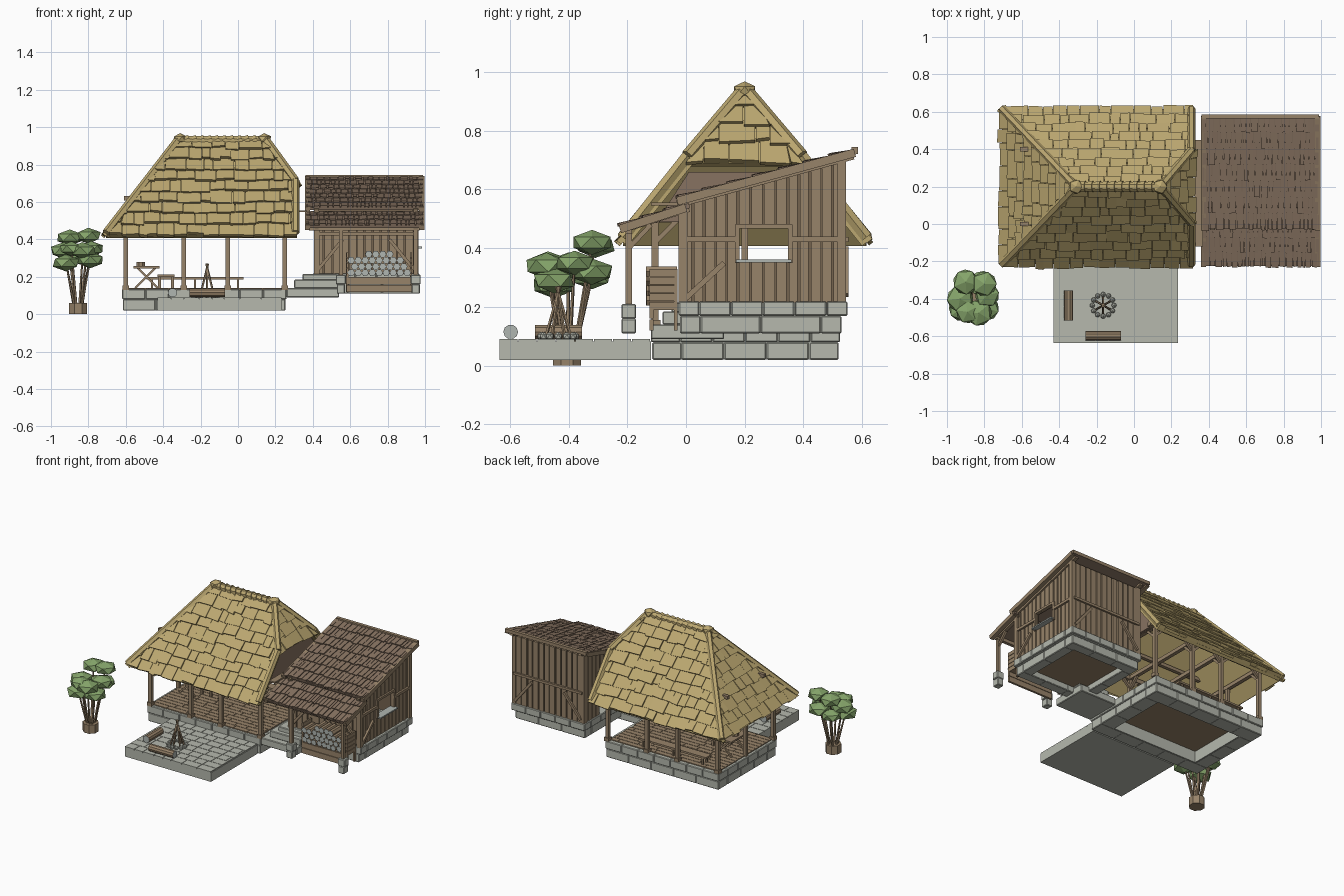
import bpy, bmesh, math, random
from mathutils import Vector, Matrix

random.seed(4)
if "Cube" in bpy.data.objects:
    bpy.data.objects.remove(bpy.data.objects["Cube"])


def material(name, *rgb):
    mat = bpy.data.materials.new(name)
    color = [(c / 255) ** 2.2 for c in rgb] + [1]
    mat.use_nodes = True
    mat.diffuse_color = color
    mat.node_tree.nodes["Principled BSDF"].inputs["Base Color"].default_value = color
    return mat


thatch = material("straw thatch", 186, 166, 112)
wood = material("weathered wood", 150, 130, 105)
shingle = material("brown shingle", 134, 114, 97)
dark = material("dark timber", 116, 99, 80)
stone = material("grey stone", 180, 183, 172)
leaf = material("leaf green", 132, 163, 106)
cut = material("pale cut wood", 174, 180, 175)


def finish(bm, name, *mats, bevel=0):
    bmesh.ops.recalc_face_normals(bm, faces=bm.faces)
    mesh = bpy.data.meshes.new(name)
    bm.to_mesh(mesh)
    bm.free()
    obj = bpy.data.objects.new(name, mesh)
    bpy.context.scene.collection.objects.link(obj)
    for mat in mats:
        mesh.materials.append(mat)
    if bevel:
        mod = obj.modifiers.new("soft edges", "BEVEL")
        mod.width, mod.segments = bevel, 1
    return obj


def box(bm, x0, x1, y0, y1, z0, z1):
    mid = Vector((x0 + x1, y0 + y1, z0 + z1)) / 2
    size = Matrix.Diagonal((x1 - x0, y1 - y0, z1 - z0, 1))
    bmesh.ops.create_cube(bm, size=1, matrix=Matrix.Translation(mid) @ size)


def tube(bm, p, q, r, sides=4, taper=1, ends=0):
    p, q = Vector(p), Vector(q)
    turn = (q - p).to_track_quat("Z", "Y").to_matrix().to_4x4()
    mat = Matrix.Translation((p + q) / 2) @ turn @ Matrix.Rotation(math.pi / sides, 4, "Z")
    made = bmesh.ops.create_cone(bm, cap_ends=True, segments=sides, radius1=r, radius2=r * taper,
                                 depth=(q - p).length, matrix=mat)
    for face in {f for v in made["verts"] for f in v.link_faces}:
        face.normal_update()
        if abs(face.normal.dot((q - p).normalized())) > 0.9:
            face.material_index = ends


def blob(bm, spot, radius, flat=1, turn=0):
    mat = Matrix.Translation(spot) @ Matrix.Rotation(turn, 4, "Z") @ Matrix.Diagonal((1, 1, flat, 1))
    bmesh.ops.create_icosphere(bm, subdivisions=1, radius=radius, matrix=mat)


def prism(bm, low, high):
    a, b = [bm.verts.new(p) for p in low], [bm.verts.new(p) for p in high]
    bm.faces.new(a[::-1])
    bm.faces.new(b)
    for i in range(len(a)):
        j = (i + 1) % len(a)
        bm.faces.new((a[i], a[j], b[j], b[i]))


def span(edges, v):
    for (v0, a, b), (v1, c, d) in zip(edges, edges[1:]):
        if v <= v1:
            t = (v - v0) / (v1 - v0)
            return a + (c - a) * t, b + (d - b) * t
    return edges[-1][1:]


def roof(bm, origin, along, rise, edges, rows, width, thick, slab, fill, uneven):
    """Slab with overlapping uneven tiles, trimmed to the sloping edges."""
    origin, along, rise = Vector(origin), Vector(along), Vector(rise)
    normal = along.cross(rise).normalized()

    def at(u, v, n):
        return origin + along * u + rise * v + normal * n

    ring = [(lo, v) for v, lo, hi in edges] + [(hi, v) for v, lo, hi in edges[::-1]]
    prism(bm, [at(u, v, -slab) for u, v in ring], [at(u, v, 0) for u, v in ring])
    for row in range(rows):
        v0, v1 = row / rows, min(1, (row + 1.3) / rows)
        lo, hi = span(edges, v0)
        u = lo - random.random() * width
        while u < hi:
            step = width * random.uniform(0.5, 1.5)
            low_v = v0 - random.uniform(-0.1, 0.15) * uneven / rows
            skew = random.uniform(-0.1, 0.1) * uneven / rows
            t = thick * random.uniform(0.7, 1.1)
            end = u + step * fill
            corners = []
            for cu, cv in ((u, low_v), (end, low_v + skew), (end, v1), (u, v1)):
                a, b = span(edges, max(cv, 0))
                corners.append((min(max(cu, a), b), cv))
            if corners[1][0] - corners[0][0] > width / 9:
                prism(bm, [at(*c, 0) for c in corners],
                      [at(*c, t if k < 2 else t / 4) for k, c in enumerate(corners)])
            u += step


def stone_ring(bm, x0, x1, y0, y1, z0, z1, w, length, joint=0.002):
    for a, b, sides, flip in ((x0, x1, (y0, y1 - w), 0), (y0 + w, y1 - w, (x0, x1 - w), 1)):
        n = max(1, round((b - a) / length))
        for s in sides:
            for i in range(n):
                p, q = a + (b - a) * i / n, a + (b - a) * (i + 1) / n - joint
                box(bm, *((s, s + w, p, q) if flip else (p, q, s, s + w)), z0, z1 - joint / 2)


# Stone bases, step and post stones
bm = bmesh.new()
stone_ring(bm, -0.615, 0.255, -0.115, 0.52, 0.02, 0.08, 0.1, 0.16)
stone_ring(bm, -0.62, 0.26, -0.12, 0.525, 0.08, 0.135, 0.1, 0.12)
stone_ring(bm, 0.41, 0.95, -0.02, 0.53, 0.11, 0.17, 0.07, 0.18)
stone_ring(bm, 0.4, 0.97, -0.025, 0.55, 0.17, 0.22, 0.07, 0.11)
box(bm, 0.26, 0.54, -0.12, 0.13, 0.09, 0.14)
box(bm, 0.3, 0.54, -0.08, 0.11, 0.14, 0.185)
box(bm, 0.345, 0.54, -0.05, 0.09, 0.18, 0.215)
for x in (0.55, 0.95):
    box(bm, x - 0.022, x + 0.022, -0.22, -0.17, 0.11, 0.16)
    box(bm, x - 0.027, x + 0.027, -0.22, -0.17, 0.16, 0.21)
finish(bm, "stone_foundations", stone, bevel=0.004)
bm = bmesh.new()
stone_ring(bm, -0.611, 0.251, -0.111, 0.516, 0.021, 0.13, 0.1, 1, 0)
stone_ring(bm, 0.414, 0.946, -0.016, 0.526, 0.111, 0.215, 0.065, 1, 0)
finish(bm, "foundation_cores", stone)

# Paved patio
bm = bmesh.new()
box(bm, -0.43, 0.235, -0.635, -0.12, 0.02, 0.082)
for row in range(8):
    y, x = -0.635 + row * 0.0645, -0.43
    while x < 0.23:
        end = min(0.235, x + random.uniform(0.06, 0.12))
        box(bm, x, end - 0.003, y, y + 0.061, 0.08, 0.09)
        x = end
finish(bm, "paved_patio", stone)

# Floors
bm = bmesh.new()
box(bm, -0.55, 0.2, -0.05, 0.45, 0.1, 0.12)
box(bm, 0.46, 0.92, 0.03, 0.5, 0.15, 0.19)
for row in range(16):
    y, x = -0.1 + row * 0.0375, -0.6
    while x < 0.23:
        end = min(0.24, x + random.uniform(0.08, 0.2))
        box(bm, x, end - 0.003, y, y + 0.034, 0.12, 0.14)
        x = end
finish(bm, "plank_floors", wood)

# Thatched roof with one full hip and one half hip
bm = bmesh.new()
left, right, ridge_l, ridge_r, brk = -0.705, 0.315, -0.31, 0.14, 0.54
front = [(0, left, right), (brk, left + (ridge_l - left) * brk, right), (1, ridge_l, ridge_r)]
back = [(v, -b, -a) for v, a, b in front]
straw = (0.085, 0.024, 0.02, 0.97, 1)
roof(bm, (0, -0.215, 0.42), (1, 0, 0), (0, 0.415, 0.52), front, 9, *straw)
roof(bm, (0, 0.615, 0.42), (-1, 0, 0), (0, -0.415, 0.52), back, 9, *straw)
roof(bm, (left, 0, 0.42), (0, -1, 0), (0.395, 0, 0.52), [(0, -0.615, 0.215), (1, -0.21, -0.19)], 9, *straw)
roof(bm, (right, 0, 0.69), (0, 1, 0), (-0.175, 0, 0.25), [(0, 0, 0.4), (1, 0.19, 0.21)], 4, *straw)
finish(bm, "thatched_roof", thatch)

# Hip rolls, ridge roll and knobs
bm = bmesh.new()
for eave, mid in ((-0.215, 0.005), (0.615, 0.395)):
    tube(bm, (left, eave, 0.435), (ridge_l, 0.2, 0.945), 0.022, 6)
    tube(bm, (0.307, eave, 0.437), (0.307, mid, 0.715), 0.022, 6)
    tube(bm, (0.307, mid, 0.715), (ridge_r, 0.2, 0.945), 0.022, 6)
tube(bm, (ridge_l, 0.2, 0.927), (ridge_r, 0.2, 0.927), 0.027, 8)
for i in range(10):
    x = ridge_l + 0.03 + i * 0.04
    tube(bm, (x, 0.2, 0.923), (x + 0.022, 0.2, 0.93), 0.032, 8)
for x in (ridge_l, ridge_r):
    blob(bm, (x, 0.2, 0.937), 0.042, 0.75)
finish(bm, "ridge_and_hip_rolls", thatch)

# Open hall timber frame
bm = bmesh.new()
posts = (-0.6, -0.29, -0.055, 0.25)
for y in (-0.105, 0.505):
    inward = 0.08 if y < 0 else -0.08
    for x in posts:
        tube(bm, (x, y, 0.13), (x, y, 0.51), 0.017)
        box(bm, x - 0.018, x + 0.018, y - 0.018, y + 0.018, 0.13, 0.155)
        tube(bm, (x, y, 0.42), (x, y + inward, 0.5), 0.011)
        for d in (-0.07, 0.07):
            if posts[0] <= x + d <= posts[-1]:
                tube(bm, (x, y, 0.43), (x + d, y, 0.5), 0.011)
    tube(bm, (-0.6, y, 0.5), (0.3, y, 0.5), 0.02)
for y in (0, 0.4):
    tube(bm, (-0.61, y, 0.62), (0.27, y, 0.62), 0.016)
for x in posts:
    tube(bm, (x, -0.105, 0.5), (x, 0.505, 0.5), 0.018)
tube(bm, (-0.6, 0.2, 0.13), (-0.6, 0.2, 0.51), 0.015)
box(bm, 0.325, 0.37, -0.12, 0.45, 0.546, 0.556)
finish(bm, "hall_frame_and_gutter", wood)
bm = bmesh.new()
gable = ((-0.1, 0.49), (0.51, 0.49), (0.4, 0.66), (0.01, 0.66))
prism(bm, [(0.26, *p) for p in gable], [(0.28, *p) for p in gable])
finish(bm, "gable_boards", shingle)

# Hall furniture
bm = bmesh.new()
box(bm, -0.49, 0.03, 0.42, 0.48, 0.185, 0.198)
for x in (-0.46, -0.23, 0):
    for y in (0.43, 0.47):
        tube(bm, (x, y, 0.13), (x, y, 0.19), 0.008)
box(bm, -0.56, -0.42, 0.12, 0.3, 0.245, 0.257)
for y in (0.14, 0.28):
    tube(bm, (-0.55, y, 0.14), (-0.44, y, 0.25), 0.008)
    tube(bm, (-0.43, y, 0.14), (-0.54, y, 0.25), 0.008)
tube(bm, (-0.52, 0.2, 0.257), (-0.52, 0.2, 0.28), 0.025, 8)
box(bm, -0.43, -0.34, 0.15, 0.25, 0.2, 0.213)
for x in (-0.42, -0.35):
    tube(bm, (x, 0.2, 0.14), (x, 0.2, 0.2), 0.01)
finish(bm, "benches_and_table", wood)


# Shed walls
def wall(bm, point, length, top, hole, gap, out):
    h = hole or (0, 0, 0, 0)
    for a, b in ((0, h[0]), (h[0], h[1]), (h[1], length)):
        n = max(1, round((b - a) / 0.042))
        for i in range(n if b > a else 0):
            p, q = a + (b - a) * i / n, a + (b - a) * (i + 1) / n - gap * random.uniform(0.4, 1.3)
            bands = [(0.215, h[2]), (h[3], None)] if hole and a == h[0] else [(0.215, None)]
            for z0, z1 in bands:
                if z1 is None or z1 > z0:
                    ring = [(p, z0), (q, z0), (q, z1 or top(q)), (p, z1 or top(p))]
                    prism(bm, *[[point(s, o, z) for s, z in ring] for o in out])


def slope(s):
    return 0.55 + s * 0.27


boards, lining = bmesh.new(), bmesh.new()
window, door = (0.19, 0.36, 0.36, 0.47), (0.16, 0.38, 0.21, 0.47)
sides = ((lambda s, o, z: (0.94 + o, s - 0.01, z), 0.55, slope, window),
         (lambda s, o, z: (0.42 - o, s - 0.01, z), 0.55, slope, door),
         (lambda s, o, z: (0.42 + s, -o, z), 0.52, lambda s: 0.55, None),
         (lambda s, o, z: (0.42 + s, 0.53 + o, z), 0.52, lambda s: 0.69, None))
for point, length, top, hole in sides:
    wall(boards, point, length, top, hole, 0.008, (0, 0.011))
    wall(lining, point, length, top, hole, 0, (-0.008, 0))
finish(boards, "shed_planks", wood)
finish(lining, "shed_lining", dark)

# Shed frame, fascia and porch posts
bm = bmesh.new()
for x in (0.42, 0.95):
    tube(bm, (x, -0.01, 0.21), (x, -0.01, 0.55), 0.021)
    tube(bm, (x, 0.53, 0.21), (x, 0.53, 0.7), 0.021)
    tube(bm, (x, -0.21, 0.465), (x, 0.01, 0.535), 0.016)
    tube(bm, (x, -0.03, 0.55), (x, 0.57, 0.715), 0.018)
for y in (-0.015, 0.545):
    tube(bm, (0.42, y, 0.43), (0.95, y, 0.43), 0.012)
    tube(bm, (0.43, y, 0.24), (0.56, y, 0.4), 0.012)
    tube(bm, (0.94, y, 0.24), (0.81, y, 0.4), 0.012)
for a, b in ((0, 0.18), (0.35, 0.53)):
    tube(bm, (0.955, a, 0.43), (0.955, b, 0.43), 0.013)
tube(bm, (0.955, 0, 0.23), (0.955, 0.13, 0.35), 0.013)
for y in (0.175, 0.355):
    tube(bm, (0.955, y, 0.35), (0.955, y, 0.48), 0.011)
tube(bm, (0.955, 0.17, 0.475), (0.955, 0.36, 0.475), 0.011)
for x in (0.55, 0.95):
    tube(bm, (x, -0.195, 0.21), (x, -0.195, 0.47), 0.015)
    tube(bm, (x, -0.195, 0.4), (x, -0.12, 0.48), 0.011)
tube(bm, (0.38, -0.195, 0.46), (0.97, -0.195, 0.46), 0.016)
for x in (0.372, 0.982):
    tube(bm, (x, -0.225, 0.465), (x, 0, 0.538), 0.02)
    tube(bm, (x, -0.03, 0.56), (x, 0.575, 0.725), 0.02)
tube(bm, (0.362, 0.575, 0.733), (0.99, 0.575, 0.733), 0.016)
finish(bm, "shed_frame", wood)
bm = bmesh.new()
box(bm, 0.93, 0.985, 0.17, 0.36, 0.352, 0.361)
finish(bm, "window_sill", cut)

# Shed shingles
bm = bmesh.new()
edges = [(0, 0.365, 0.99), (1, 0.365, 0.99)]
slats = (0.03, 0.012, 0.014, 0.88, 0.5)
roof(bm, (0, -0.025, 0.57), (1, 0, 0), (0, 0.605, 0.165), edges, 7, *slats)
roof(bm, (0, -0.225, 0.475), (1, 0, 0), (0, 0.235, 0.075), edges, 3, *slats)
finish(bm, "shed_shingles", shingle)

# Log store
bm = bmesh.new()
for z in (0.12, 0.16):
    box(bm, 0.58, 0.93, -0.125, -0.11, z, z + 0.037)
box(bm, 0.58, 0.93, -0.12, -0.03, 0.19, 0.2)
for x in (0.58, 0.92):
    tube(bm, (x + 0.005, -0.035, 0.12), (x + 0.005, -0.035, 0.33), 0.009)
    for i in range(5):
        box(bm, x, x + 0.01, -0.125, -0.03, 0.192 + i * 0.028, 0.217 + i * 0.028)
finish(bm, "log_rack", wood)
bm = bmesh.new()
for row, (first, count) in enumerate(((0, 9), (0, 8), (0, 8), (2, 4))):
    for i in range(first, first + count):
        x = 0.605 + i * 0.0375 + (row % 2) * 0.019
        z = 0.222 + row * 0.033
        tube(bm, (x, -0.125 - random.random() * 0.012, z), (x, -0.03, z), 0.02, 6, ends=1)
finish(bm, "stacked_logs", wood, cut)

# Fire pit and log seats
ring, sticks = bmesh.new(), bmesh.new()
for i in range(12):
    a = i * math.tau / 12
    x, y = math.cos(a), math.sin(a)
    blob(ring, (-0.165 + 0.058 * x, -0.435 + 0.058 * y, 0.1), 0.015)
    if i % 2:
        tube(sticks, (-0.165 + 0.045 * x, -0.435 + 0.045 * y, 0.09), (-0.165 - 0.006 * x, -0.435 - 0.006 * y, 0.27), 0.006, 5)
finish(ring, "fire_ring", stone)
finish(sticks, "fire_sticks", wood)
bm = bmesh.new()
tube(bm, (-0.26, -0.597, 0.115), (-0.07, -0.597, 0.115), 0.025, 10, ends=1)
tube(bm, (-0.35, -0.515, 0.115), (-0.35, -0.355, 0.115), 0.025, 10, ends=1)
finish(bm, "log_seats", wood, cut)

# Potted tree
blobs = ((-0.8, -0.32, 0.42), (-0.9, -0.31, 0.41), (-0.93, -0.4, 0.34), (-0.89, -0.47, 0.35), (-0.785, -0.38, 0.35),
         (-0.92, -0.45, 0.275), (-0.79, -0.45, 0.29), (-0.83, -0.475, 0.34), (-0.9, -0.32, 0.3), (-0.81, -0.32, 0.32))
bm, crown = bmesh.new(), bmesh.new()
tube(bm, (-0.855, -0.405, 0), (-0.855, -0.405, 0.06), 0.052, 8)
for i, (x, y, z) in enumerate(blobs):
    tube(bm, (-0.855 + (x + 0.855) * 0.3, -0.405 + (y + 0.405) * 0.3, 0.05), (x, y, z), 0.008, 5, 0.6)
    blob(crown, (x, y, z), random.uniform(0.068, 0.08), 0.58, i)
finish(bm, "tree_pot_and_stems", wood)
finish(crown, "tree_crown", leaf)
